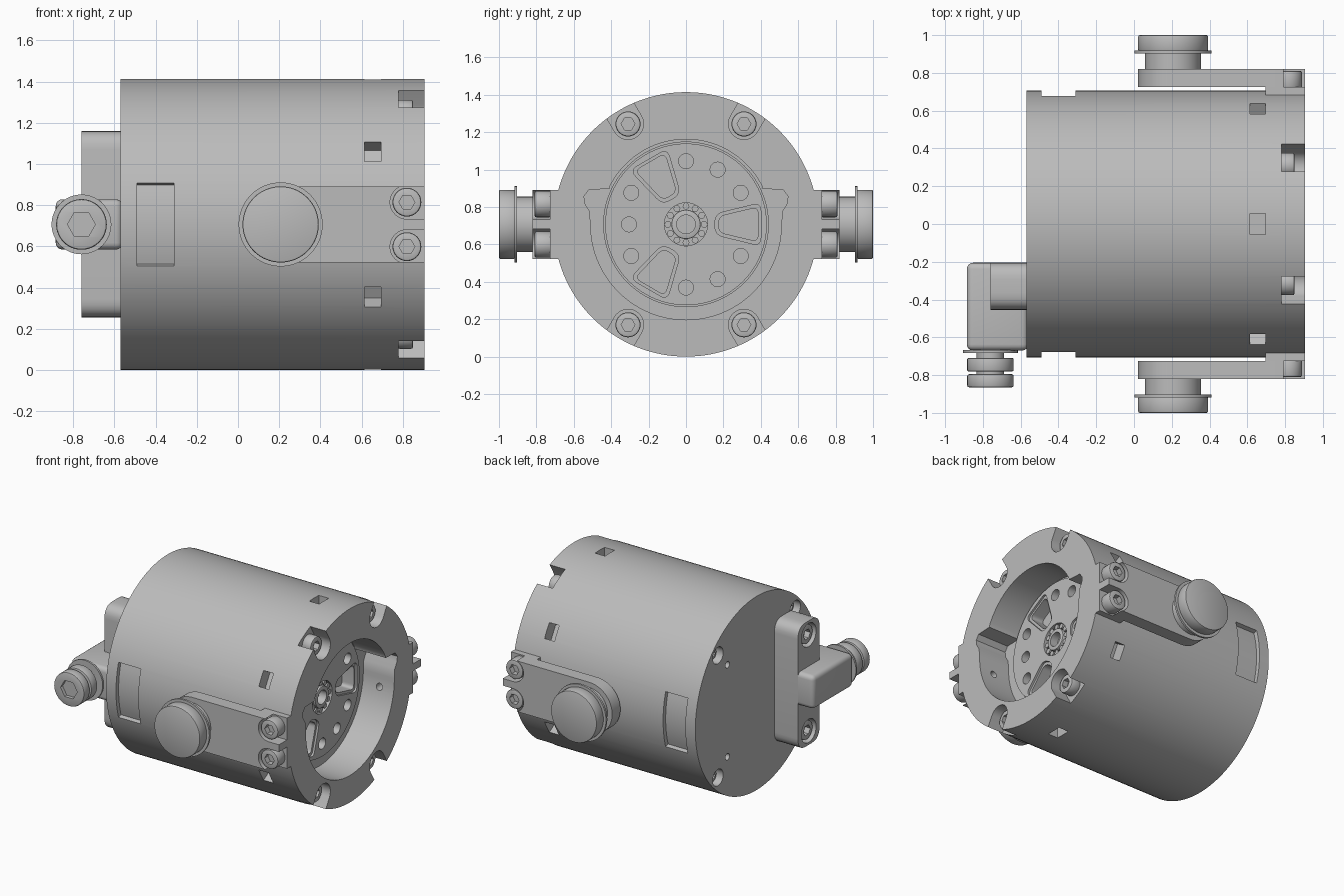
import bpy, bmesh
from math import cos, sin, radians
from mathutils import Vector

cube = bpy.data.objects.get("Cube")
if cube:
    bpy.data.objects.remove(cube, do_unlink=True)

grey = bpy.data.materials.new("machined grey")
grey.use_nodes = True
grey.diffuse_color = (0.5, 0.5, 0.5, 1)
grey.node_tree.nodes["Principled BSDF"].inputs["Base Color"].default_value = (0.5, 0.5, 0.5, 1)

C = 0.707   # height of the main axis
R = 0.707   # body radius
parts = []


def polar(r, deg, c=(0, C)):
    return (c[0] + r * cos(radians(deg)), c[1] + r * sin(radians(deg)))


def arc(r, a, b, n, c=(0, C)):
    return [polar(r, a + (b - a) * i / n, c) for i in range(n + 1)]


def circle(r, c=(0, C), n=48):
    return arc(r, 0, 360, n, c)[:-1]


def rounded(pts, r, n=6):
    """Round every corner of a polygon."""
    out = []
    for i, p in enumerate(pts):
        p, a, b = Vector(p), Vector(pts[i - 1]), Vector(pts[(i + 1) % len(pts)])
        s, e = p + (a - p).normalized() * r, p + (b - p).normalized() * r
        for k in range(n + 1):
            t = k / n
            out.append(tuple(s * (1 - t) ** 2 + p * 2 * t * (1 - t) + e * t * t))
    return out


def rect(u0, u1, v0, v1):
    return [(u0, v0), (u1, v0), (u1, v1), (u0, v1)]


def turned(pts, deg):
    """Place (radial, tangential) points around the main axis."""
    ca, sa = cos(radians(deg)), sin(radians(deg))
    return [(a * ca - b * sa, C + a * sa + b * ca) for a, b in pts]


def prism(name, pts, axis, lo, hi, bevel=0, segs=2):
    """Extrude an outline along X (outline in y, z) or Y (outline in x, z)."""
    def place(p, d):
        return (d, p[0], p[1]) if axis == "X" else (p[0], d, p[1])
    bm = bmesh.new()
    lower = [bm.verts.new(place(p, lo)) for p in pts]
    upper = [bm.verts.new(place(p, hi)) for p in pts]
    bm.faces.new(lower)
    bm.faces.new(upper)
    for i in range(len(pts)):
        bm.faces.new((lower[i - 1], lower[i], upper[i], upper[i - 1]))
    bmesh.ops.recalc_face_normals(bm, faces=bm.faces[:])
    if bevel:
        sharp = [e for e in bm.edges if e.calc_face_angle(0) > 0.7]
        bmesh.ops.bevel(bm, geom=sharp, offset=bevel, segments=segs, affect="EDGES", profile=0.5)
    me = bpy.data.meshes.new(name)
    bm.to_mesh(me)
    bm.free()
    me.materials.append(grey)
    ob = bpy.data.objects.new(name, me)
    bpy.context.collection.objects.link(ob)
    parts.append(ob)
    return ob


def cut(target, pts, axis, lo, hi):
    tool = prism("cutter", pts, axis, lo, hi)
    parts.remove(tool)
    mod = target.modifiers.new("cut", "BOOLEAN")
    mod.operation, mod.solver, mod.object = "DIFFERENCE", "EXACT", tool
    bpy.context.view_layer.objects.active = target
    bpy.ops.object.modifier_apply(modifier=mod.name)
    bpy.data.objects.remove(tool, do_unlink=True)


def screw(name, axis, c, base, top, r):
    head = prism(name, circle(r, c, 32), axis, base, top, 0.01)
    out = 1 if top > base else -1
    cut(head, circle(r * 0.55, c, 6), axis, top - out * 0.04, top + out * 0.02)


# Main body
body = prism("body", circle(R, n=128), "X", -0.57, 0.905)

# Stepped bore with side ears, and the seat for the disc
ear = [(0.51, 0), (0.515, 0.07), (0.54, 0.11), (0.545, 0.15), (0.52, 0.185), (0.41, 0.19)]
bore = [(y, C + z) for y, z in ear]
bore += arc(0.455, 26, 154, 40)
bore += [(-y, C + z) for y, z in reversed(ear)]
bore += arc(0.51, 180, 360, 60)[1:-1]
cut(body, bore, "X", 0.655, 1)
cut(body, circle(0.44, n=96), "X", 0.54, 0.8)

# Rim pockets with socket screws on the open end
pocket = arc(0.083, 90, 270, 16, (0.62, 0)) + [(0.8, -0.083), (0.8, 0.083)]
for a in (60, 120, 240, 300):
    cut(body, turned(pocket, a), "X", 0.78, 1)
    screw("rim_screw", "X", polar(0.62, a), 0.775, 0.85, 0.067)

# Square windows round the body
for a in range(30, 360, 60):
    cut(body, turned(rect(0.62, 0.8, -0.055, 0.055), a), "X", 0.615, 0.695)

for a in (0, 180):
    # Shallow label recesses on both sides
    cut(body, arc(0.677, a - 16.5, a + 16.5, 12) + arc(0.8, a + 16.5, a - 16.5, 12), "X", -0.49, -0.31)
    # Small holes in the bore wall
    s = cos(radians(a))
    cut(body, circle(0.025, (0.79, 0.62), 20), "Y", s * 0.45, s * 0.57)

# Counterbored screws and pin holes on the closed end
for a in (45, 135, 225, 315):
    cut(body, circle(0.06, polar(0.63, a), 32), "X", -0.7, -0.48)
    screw("end_screw", "X", polar(0.63, a), -0.47, -0.53, 0.045)
    cut(body, circle(0.024, polar(0.475, a), 20), "X", -0.7, -0.52)

# Drilled disc inside the bore
disc = prism("drilled_disc", circle(0.432, n=96), "X", 0.53, 0.68)
for a in (30, 60, 90, 150, 180, 210, 270, 300, 330):
    cut(disc, circle(0.04, polar(0.305 if a == 180 else 0.338, a), 24), "X", 0.58, 0.8)
outer_slot = [(0.155, -0.055), (0.4, -0.115), (0.4, 0.115), (0.155, 0.055)]
inner_slot = [(0.175, -0.042), (0.385, -0.092), (0.385, 0.092), (0.175, 0.042)]
for a in (0, 120, 240):
    cut(disc, turned(rounded(outer_slot, 0.045), a), "X", 0.665, 0.8)
    cut(disc, turned(rounded(inner_slot, 0.035), a), "X", 0.57, 0.8)

# Bearing in the hub
cut(disc, circle(0.115), "X", 0.61, 0.8)
hub = prism("hub_ring", circle(0.078), "X", 0.6, 0.68, 0.006)
cut(hub, circle(0.05), "X", 0.62, 0.8)
for a in range(0, 360, 30):
    prism("bearing_roller", circle(0.018, polar(0.097, a), 12), "X", 0.6, 0.67)

# Side brackets with their pivots, mirrored front to back
PX = 0.207
for s in (-1, 1):
    outline = arc(0.185, 90, 270, 32, (PX, C)) + [(0.905, C - 0.185), (0.905, C + 0.185)]
    arm = prism("bracket_arm", outline, "Y", s * 0.725, s * 0.82)
    foot = prism("bracket_foot", rect(0.695, 0.905, C - 0.185, C + 0.185), "Y", s * 0.66, s * 0.726)
    for dz in (-0.108, 0.108):
        c = (0.82, C + dz)
        slot = arc(0.082, 90, 270, 16, c) + [(1, c[1] - 0.082), (1, c[1] + 0.082)]
        cut(arm, slot, "Y", s * 0.7, s * 0.9)
        screw("bracket_screw", "Y", c, s * 0.72, s * 0.81, 0.07)
    prism("pivot_neck", circle(0.148, (PX, C)), "Y", s * 0.81, s * 0.91)
    prism("pivot_flange", circle(0.204, (PX, C), 64), "Y", s * 0.903, s * 0.918)
    prism("pivot_cap", circle(0.185, (PX, C), 64), "Y", s * 0.915, s * 1.0, 0.008)

# Mounting plate on the closed end
plate = prism("end_plate", rounded(rect(-0.455, -0.205, 0.255, 1.16), 0.09), "X", -0.76, -0.56)
for z in (C - 0.35, C + 0.35):
    cut(plate, circle(0.085, (-0.33, z), 32), "X", -0.9, -0.68)
    screw("plate_screw", "X", (-0.33, z), -0.67, -0.745, 0.07)

# Side arm and connector
prism("connector_arm", rect(-0.885, -0.56, C - 0.122, C + 0.122), "Y", -0.67, -0.205, 0.033, 4)
K = (-0.76, C)
prism("connector_flange", circle(0.145, K, 64), "Y", -0.682, -0.668)
prism("connector_neck", circle(0.073, K), "Y", -0.84, -0.67)
prism("connector_collar", circle(0.123, K), "Y", -0.78, -0.71, 0.006)
screw("connector_head", "Y", K, -0.795, -0.865, 0.123)
cut(parts[-1], circle(0.04, K, 6), "Y", -0.82, -0.9)

# Smooth curved walls, keep edges crisp
bpy.ops.object.select_all(action="DESELECT")
for ob in parts:
    ob.select_set(True)
bpy.context.view_layer.objects.active = body
bpy.ops.object.shade_smooth_by_angle(angle=radians(30))
